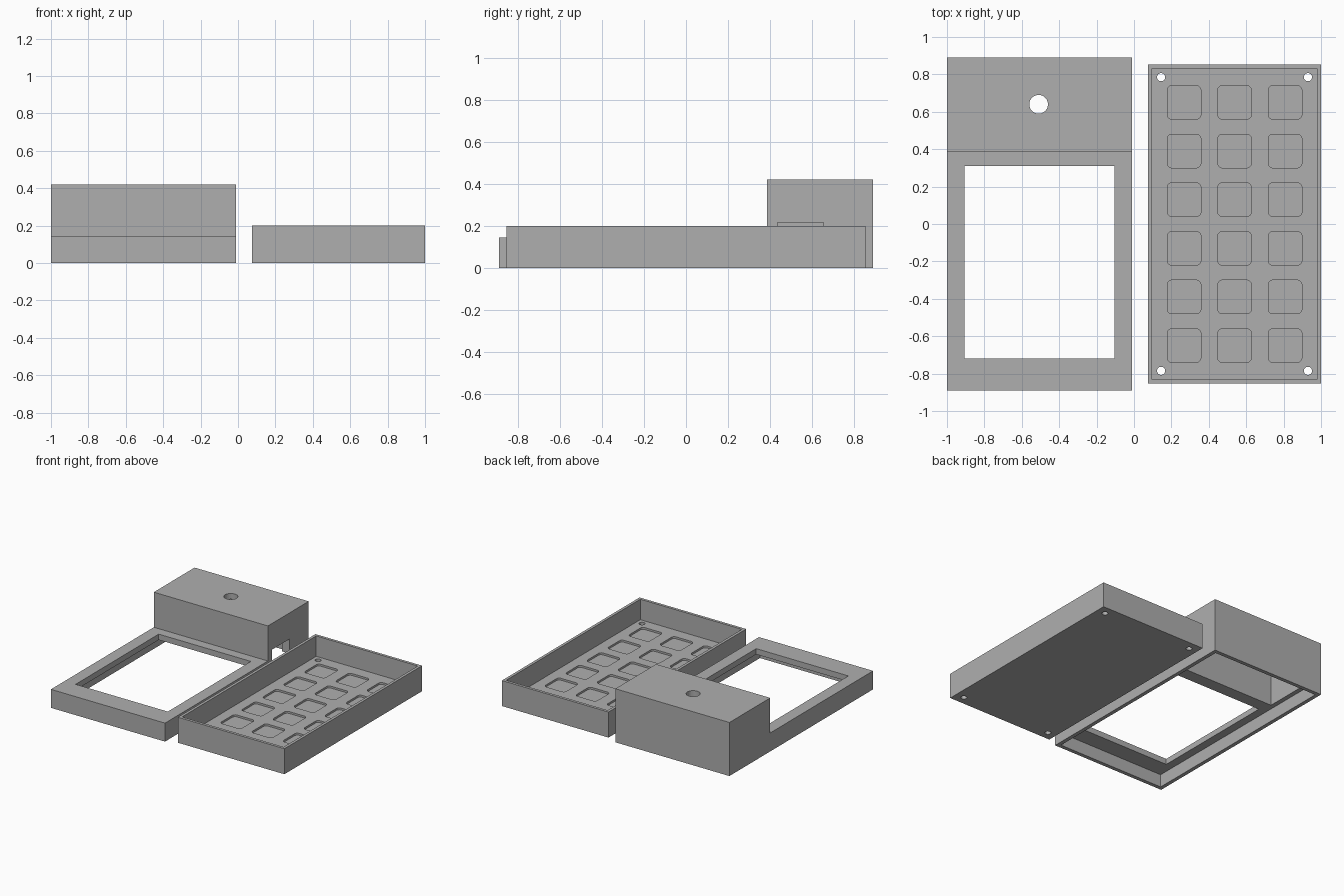
import bpy, bmesh, math
from mathutils import Vector

if "Cube" in bpy.data.objects:
    bpy.data.objects.remove(bpy.data.objects["Cube"], do_unlink=True)

grey = bpy.data.materials.new("plain grey plastic")
grey.use_nodes = True
grey.diffuse_color = (0.43, 0.43, 0.43, 1)
grey.node_tree.nodes["Principled BSDF"].inputs["Base Color"].default_value = (0.43, 0.43, 0.43, 1)


def extrude(name, points, depth):
    """Solid made by sweeping a flat outline along a vector."""
    bm = bmesh.new()
    face = bm.faces.new([bm.verts.new(p) for p in points])
    swept = bmesh.ops.extrude_face_region(bm, geom=[face])["geom"]
    verts = [v for v in swept if isinstance(v, bmesh.types.BMVert)]
    bmesh.ops.translate(bm, verts=verts, vec=Vector(depth))
    bmesh.ops.recalc_face_normals(bm, faces=bm.faces[:])
    mesh = bpy.data.meshes.new(name)
    bm.to_mesh(mesh)
    bm.free()
    mesh.materials.append(grey)
    ob = bpy.data.objects.new(name, mesh)
    bpy.context.collection.objects.link(ob)
    return ob


def box(name, x0, x1, y0, y1, z0, z1):
    outline = [(x0, y0, z0), (x1, y0, z0), (x1, y1, z0), (x0, y1, z0)]
    return extrude(name, outline, (0, 0, z1 - z0))


def rounded(name, x, y, half, radius, z0, z1, steps=4):
    """Upright rounded square; a cylinder when half equals radius."""
    outline = []
    for q in range(4):
        mid = math.pi / 4 + q * math.pi / 2
        cx = x + math.copysign(half - radius, math.cos(mid))
        cy = y + math.copysign(half - radius, math.sin(mid))
        for i in range(steps):
            a = q * math.pi / 2 + (i + 0.5) / steps * math.pi / 2
            outline.append((cx + radius * math.cos(a), cy + radius * math.sin(a), z0))
    return extrude(name, outline, (0, 0, z1 - z0))


def cut(target, cutter):
    """Subtract the cutter from the target, then delete it."""
    cutter.hide_render = True
    mod = target.modifiers.new("cut", "BOOLEAN")
    mod.operation = "DIFFERENCE"
    mod.solver = "EXACT"
    mod.object = cutter
    bpy.context.view_layer.objects.active = target
    bpy.ops.object.modifier_apply(modifier=mod.name)
    bpy.data.objects.remove(cutter, do_unlink=True)


# Lid: stepped side profile swept across the width
profile = [(-0.89, 0), (0.89, 0), (0.89, 0.42), (0.385, 0.42), (0.385, 0.145), (-0.89, 0.145)]
lid = extrude("lid_frame", [(-1, y, z) for y, z in profile], (0.99, 0, 0))
# Open skirt underneath, raised compartment, display window
cut(lid, box("skirt_cut", -0.97, -0.04, -0.86, 0.86, -0.1, 0.1))
cut(lid, box("compartment_cut", -0.935, -0.075, 0.41, 0.83, 0.05, 0.375))
cut(lid, box("window_cut", -0.905, -0.105, -0.72, 0.31, 0.05, 0.3))
# Button hole in the roof and cable slot in the side
cut(lid, rounded("button_cut", -0.51, 0.64, 0.05, 0.05, 0.3, 0.5, 8))
cut(lid, box("slot_cut", -0.2, 0.1, 0.435, 0.655, 0.1, 0.215))

# Tray: open box with a thin wall
tray = box("base_tray", 0.075, 1, -0.853, 0.853, 0, 0.2)
cut(tray, box("tray_cut", 0.097, 0.978, -0.831, 0.831, 0.04, 0.3))

# Shallow rounded pockets in the tray floor
for col in range(3):
    for row in range(6):
        x = 0.5375 + (col - 1) * 0.27
        y = (row - 2.5) * 0.26
        cut(tray, rounded("pocket_cut", x, y, 0.09, 0.025, 0.025, 0.1))

# Screw holes in the four corners
for x in (0.145, 0.93):
    for y in (-0.785, 0.785):
        cut(tray, rounded("screw_cut", x, y, 0.022, 0.022, -0.1, 0.1, 5))
